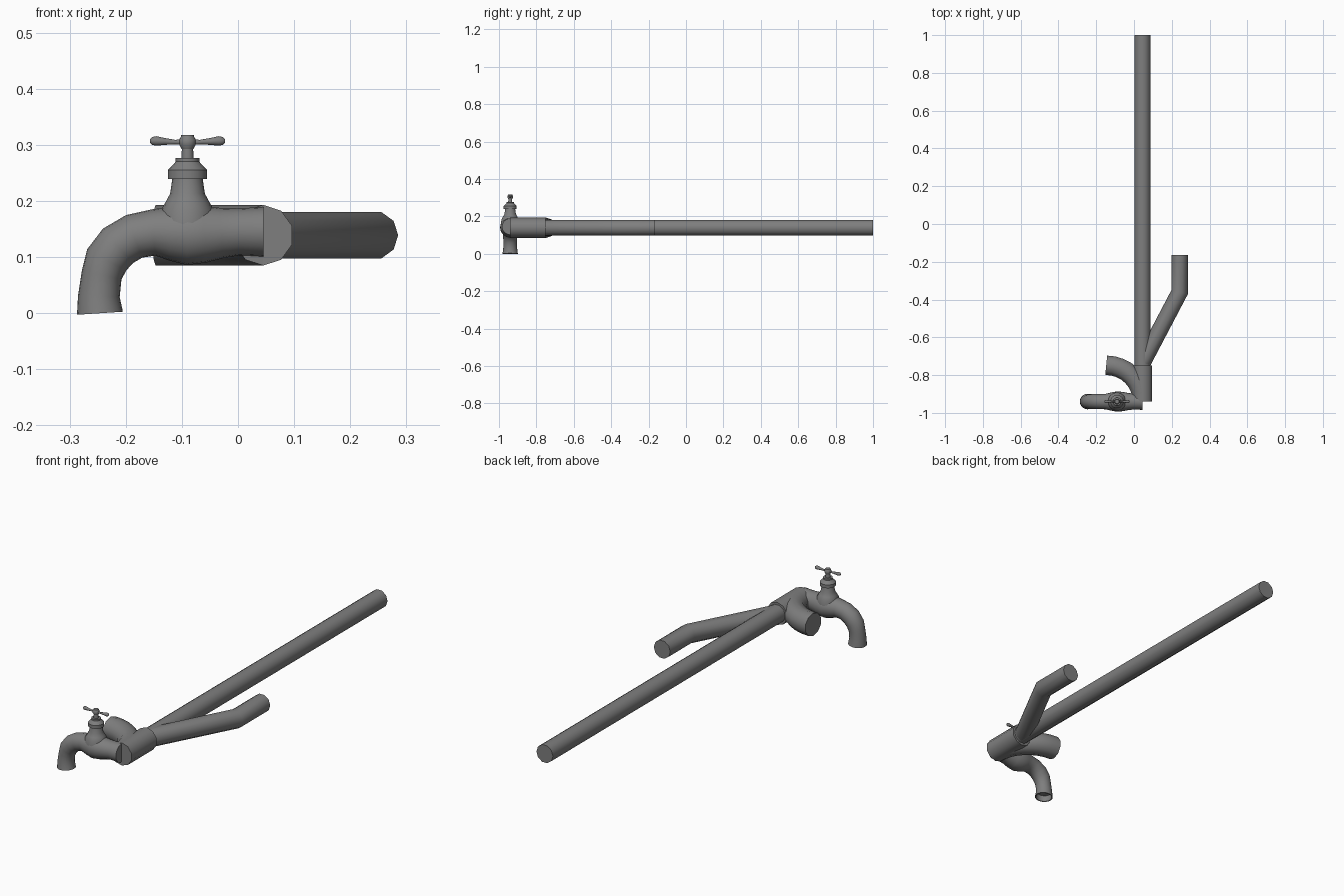
import bpy, bmesh, math
from mathutils import Vector

cube = bpy.data.objects.get("Cube")
if cube:
    bpy.data.objects.remove(cube, do_unlink=True)

metal = bpy.data.materials.new("grey metal")
metal.use_nodes = True
grey = (0.21, 0.21, 0.21, 1)
metal.diffuse_color = grey
metal.node_tree.nodes["Principled BSDF"].inputs["Base Color"].default_value = grey


def sweep(name, path, radii, across, sides, start=0.0, hollow=False):
    """Tube along a flat path with mitred rings; 'across' is normal to the path's plane."""
    bm = bmesh.new()
    path = [Vector(p) for p in path]
    across = Vector(across)
    rings = []
    for i, (p, r) in enumerate(zip(path, radii)):
        dirs = []
        if i > 0:
            dirs.append((p - path[i - 1]).normalized())
        if i < len(path) - 1:
            dirs.append((path[i + 1] - p).normalized())
        t = sum(dirs, Vector()).normalized()
        stretch = 1 / max(0.5, max(t.dot(d) for d in dirs))
        b = t.cross(across)
        ring = []
        for k in range(sides):
            a = start + math.tau * k / sides
            ring.append(bm.verts.new(p + r * (math.cos(a) * stretch * b + math.sin(a) * across)))
        rings.append(ring)
    for low, high in zip(rings, rings[1:]):
        for k in range(sides):
            j = (k + 1) % sides
            bm.faces.new((low[k], low[j], high[j], high[k]))
    bm.faces.new(rings[0])
    end = bm.faces.new(rings[-1])
    bmesh.ops.recalc_face_normals(bm, faces=bm.faces)
    if hollow:
        # thin rim, then a recess running back up the tube
        bmesh.ops.inset_region(bm, faces=[end], thickness=0.005)
        lip = bmesh.ops.extrude_discrete_faces(bm, faces=[end])["faces"][0]
        bmesh.ops.translate(bm, verts=lip.verts, vec=(path[-2] - path[-1]))
    mesh = bpy.data.meshes.new(name)
    bm.to_mesh(mesh)
    bm.free()
    mesh.materials.append(metal)
    obj = bpy.data.objects.new(name, mesh)
    bpy.context.collection.objects.link(obj)
    bpy.ops.object.select_all(action="DESELECT")
    obj.select_set(True)
    bpy.context.view_layer.objects.active = obj
    bpy.ops.object.shade_smooth_by_angle(angle=math.radians(40))
    return obj


UP, DEPTH = (0, 0, 1), (0, 1, 0)
PIPE_X, PIPE_Z, TAP_X, TAP_Y = 0.045, 0.139, -0.09, -0.94
WIDE, NARROW = 0.054, 0.0435


def pipe(name, points, radius, start=0.0):
    sweep(name, [(x, y, PIPE_Z) for x, y in points], [radius] * len(points), UP, 10, start)


# Pipework behind the tap
pipe("socket_pipe", [(PIPE_X, TAP_Y), (PIPE_X, -0.75)], WIDE, math.pi / 2)
bend = 0.192
arc = [math.pi / 2 * k / 8 for k in range(9)]
pipe("curved_pipe", [(PIPE_X - bend + bend * math.cos(a), TAP_Y + bend * math.sin(a)) for a in arc],
     WIDE, math.pi / 2)
pipe("long_pipe", [(PIPE_X, -0.76), (PIPE_X, 1)], NARROW)
pipe("branch_pipe", [(PIPE_X, -0.735), (0.242, -0.36), (0.242, -0.165)], NARROW)

# Tap body and spout: x, z, radius along the centre line
body = [(0.045, 0.145, 0.044), (0, 0.145, 0.042), (-0.03, 0.143, 0.045), (-0.06, 0.141, 0.051),
        (-0.09, 0.14, 0.054), (-0.12, 0.142, 0.048), (-0.15, 0.144, 0.041), (-0.185, 0.137, 0.04),
        (-0.214, 0.12, 0.04), (-0.234, 0.095, 0.039), (-0.243, 0.068, 0.036), (-0.248, 0.03, 0.037),
        (-0.246, 0, 0.041)]
sweep("tap_body", [(x, TAP_Y, z) for x, z, r in body], [r for x, z, r in body], DEPTH, 20, hollow=True)


def lathe(name, profile):
    sweep(name, [(TAP_X, TAP_Y, z) for r, z in profile], [r for r, z in profile], DEPTH, 18)


# Valve parts stacked on the body
lathe("valve_neck", [(0.05, 0.15), (0.048, 0.183), (0.039, 0.198), (0.031, 0.213), (0.027, 0.24)])
lathe("valve_bonnet", [(0.035, 0.239), (0.035, 0.255), (0.021, 0.27), (0.021, 0.277)])
lathe("valve_stem", [(0.011, 0.27), (0.01, 0.295)])
lathe("handle_hub", [(0.011, 0.293), (0.015, 0.301), (0.015, 0.309), (0.012, 0.314), (0.011, 0.318)])

# Handle arms with rounded, thickened tips
arm = [(0.008, 0.305, 0.005), (0.022, 0.305, 0.004), (0.04, 0.306, 0.006),
       (0.056, 0.307, 0.0085), (0.063, 0.307, 0.007), (0.067, 0.307, 0.003)]
for name, side in (("handle_arm_left", 1), ("handle_arm_right", -1)):
    sweep(name, [(TAP_X + side * x, TAP_Y, z) for x, z, r in arm], [r for x, z, r in arm], DEPTH, 12)
